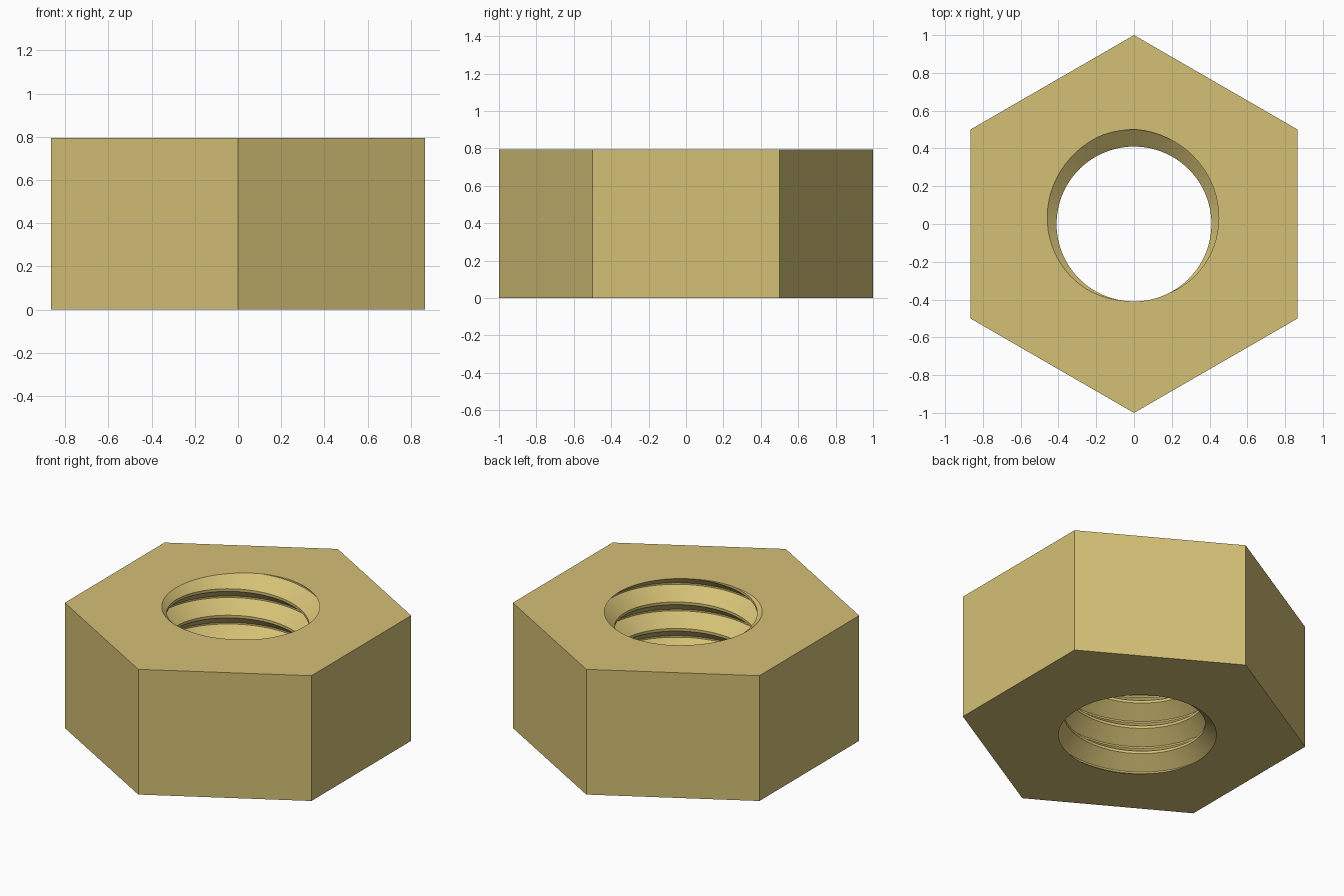
import bpy, bmesh, math

if "Cube" in bpy.data.objects:
    bpy.data.objects.remove(bpy.data.objects["Cube"], do_unlink=True)

HEIGHT = 0.795
PITCH = 0.168
ROOT, CREST = 0.5, 0.41      # thread radii
STEPS = 72                   # segments per turn
BELOW, ABOVE = 7, 3          # turns swept below and above the top face
START = math.radians(99)     # where the thread root meets the top face

# Thread profile over one pitch: (height as a fraction of the pitch, radius)
profile = [(-0.03, ROOT), (0.03, ROOT), (0.45, CREST), (0.55, CREST)]

bm = bmesh.new()

# Threaded bore: the profile swept along a right-handed helix
rows = []
for i in range((BELOW + ABOVE) * STEPS + 1):
    turn = i / STEPS - BELOW
    a = START + math.tau * turn
    rows.append([bm.verts.new((r * math.cos(a), r * math.sin(a),
                               HEIGHT + PITCH * (turn + f)))
                 for f, r in profile])

# The last knot of each row joins the first knot one turn later
for i in range(len(rows) - STEPS - 1):
    lower = rows[i] + [rows[i + STEPS][0]]
    upper = rows[i + 1] + [rows[i + 1 + STEPS][0]]
    for j in range(len(profile)):
        bm.faces.new((lower[j], upper[j], upper[j + 1], lower[j + 1]))

# Trim the thread flush with the bottom and top faces
for z, side in ((0, -1), (HEIGHT, 1)):
    bmesh.ops.bisect_plane(bm, geom=bm.verts[:] + bm.edges[:] + bm.faces[:],
                           dist=1e-5, plane_co=(0, 0, z),
                           plane_no=(0, 0, side), clear_outer=True)
bmesh.ops.delete(bm, geom=[v for v in bm.verts if not v.link_faces],
                 context='VERTS')

# Six outer flats, with corners at front and back
rings = []
for z in (0, HEIGHT):
    rings.append([bm.verts.new((math.cos(a), math.sin(a), z))
                  for a in (math.radians(30 + 60 * k) for k in range(6))])
for k in range(6):
    n = (k + 1) % 6
    bm.faces.new((rings[0][k], rings[0][n], rings[1][n], rings[1][k]))

# Bottom and top faces between the hexagon and the bore
for z in (0, HEIGHT):
    rim = [e for e in bm.edges if e.is_boundary
           and all(abs(v.co.z - z) < 1e-4 for v in e.verts)]
    bmesh.ops.triangle_fill(bm, edges=rim, use_beauty=True, normal=(0, 0, 1))
bmesh.ops.recalc_face_normals(bm, faces=bm.faces[:])

mesh = bpy.data.meshes.new("hex_nut")
bm.to_mesh(mesh)
bm.free()
nut = bpy.data.objects.new("hex_nut", mesh)
bpy.context.collection.objects.link(nut)

# Brass colour
brass = bpy.data.materials.new("brass")
brass.use_nodes = True
colour = (0.66, 0.53, 0.18, 1)
brass.diffuse_color = colour
brass.node_tree.nodes["Principled BSDF"].inputs["Base Color"].default_value = colour
mesh.materials.append(brass)

# Smooth around the bore, crisp on the hexagon
bpy.ops.object.select_all(action='DESELECT')
nut.select_set(True)
bpy.context.view_layer.objects.active = nut
bpy.ops.object.shade_smooth_by_angle(angle=math.radians(25))
